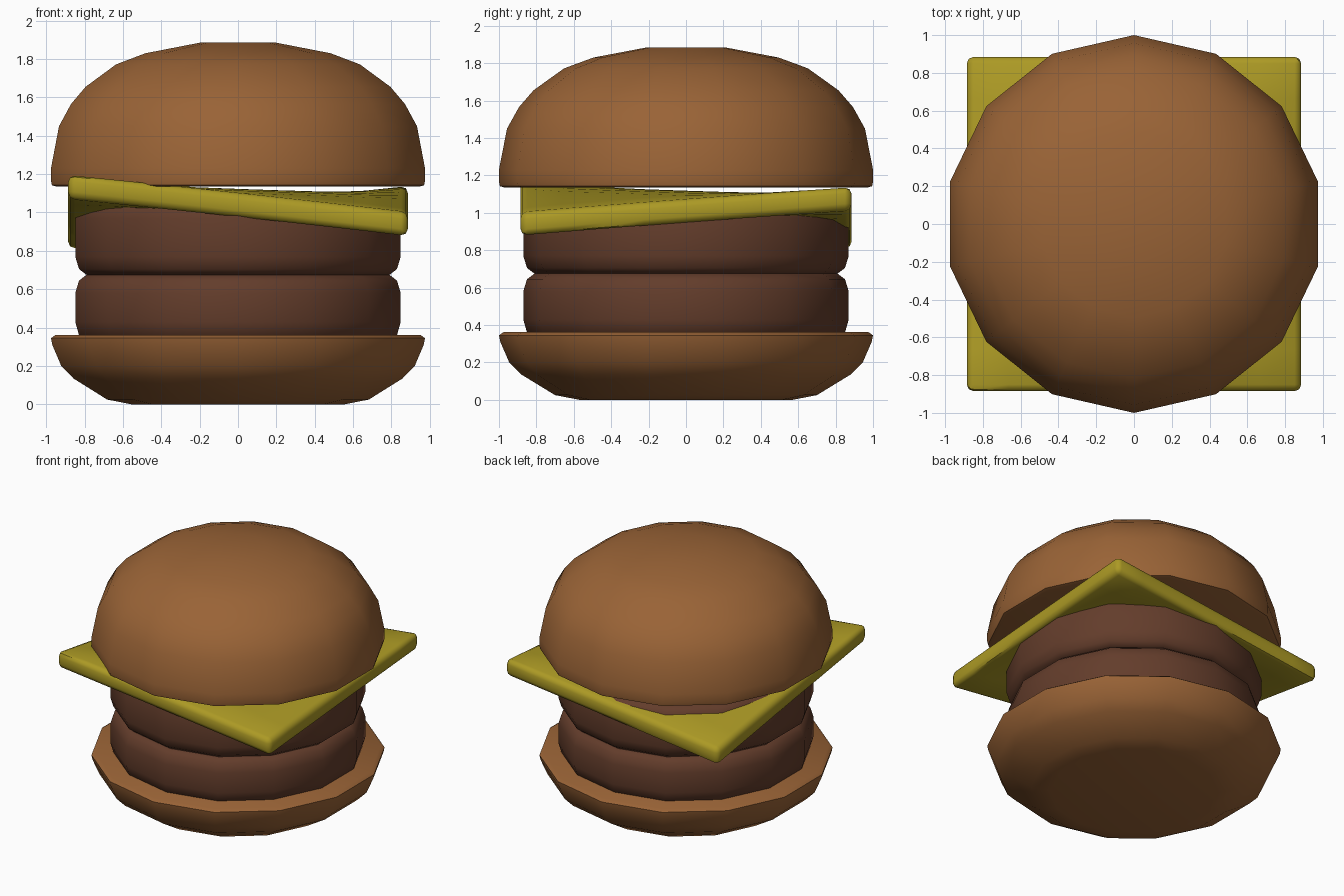
import bpy, bmesh, math

if "Cube" in bpy.data.objects:
    bpy.data.objects.remove(bpy.data.objects["Cube"])

SIDES = 14


def material(name, color):
    m = bpy.data.materials.new(name)
    m.diffuse_color = (*color, 1.0)
    m.use_nodes = True
    m.node_tree.nodes["Principled BSDF"].inputs["Base Color"].default_value = m.diffuse_color
    return m


BREAD = material("baked brown", (0.32, 0.125, 0.037))
MEAT = material("dark brown", (0.125, 0.046, 0.024))
CHEESE = material("cheese yellow", (0.41, 0.32, 0.018))


def finish(bm, name, mat, angle=50):
    bmesh.ops.recalc_face_normals(bm, faces=bm.faces)
    mesh = bpy.data.meshes.new(name)
    bm.to_mesh(mesh)
    bm.free()
    mesh.materials.append(mat)
    ob = bpy.data.objects.new(name, mesh)
    bpy.context.collection.objects.link(ob)
    bpy.ops.object.select_all(action='DESELECT')
    ob.select_set(True)
    bpy.context.view_layer.objects.active = ob
    bpy.ops.object.shade_smooth_by_angle(angle=math.radians(angle))
    return ob


def lathe(name, profile, mat):
    """Closed 14-sided turned solid from (radius, height) points, bottom to top."""
    bm = bmesh.new()
    rings = []
    for r, z in profile:
        rings.append([bm.verts.new((r * math.sin(2 * math.pi * i / SIDES),
                                    r * math.cos(2 * math.pi * i / SIDES), z))
                      for i in range(SIDES)])
    for a, b in zip(rings, rings[1:]):
        for i in range(SIDES):
            j = (i + 1) % SIDES
            bm.faces.new((a[i], a[j], b[j], b[i]))
    bm.faces.new(rings[0])
    bm.faces.new(rings[-1])
    return finish(bm, name, mat)


# Buns
lathe("bottom_bun", [(0.57, 0), (0.70, 0.025), (0.88, 0.135), (0.945, 0.20),
                     (0.993, 0.31), (1.0, 0.345), (0.975, 0.362)], BREAD)
lathe("top_bun", [(0.97, 1.135), (0.995, 1.142), (1.0, 1.165), (1.0, 1.23),
                  (0.957, 1.45), (0.893, 1.565), (0.815, 1.655), (0.652, 1.772),
                  (0.495, 1.83), (0.205, 1.885)], BREAD)

# Patties
lathe("lower_patty", [(0.81, 0.33), (0.85, 0.36), (0.87, 0.43), (0.87, 0.58),
                      (0.85, 0.645), (0.81, 0.675)], MEAT)
lathe("upper_patty", [(0.81, 0.675), (0.85, 0.705), (0.87, 0.77), (0.87, 0.97),
                      (0.85, 1.03), (0.81, 1.06)], MEAT)

# Cheese slice: square sheet with two raised and two drooping corners
HALF, THICK = 0.885, 0.125
bm = bmesh.new()
bmesh.ops.create_grid(bm, x_segments=8, y_segments=8, size=HALF)
for v in bm.verts:
    u, w = v.co.x / HALF, v.co.y / HALF
    v.co.z = (1.068 + 0.0025 * u - 0.0325 * w + 0.1025 * u * w
              + 0.05 * (1 - u * u) * (1 - w * w))
sheet = bm.faces[:]
ext = bmesh.ops.extrude_face_region(bm, geom=sheet, use_keep_orig=True)
for v in [g for g in ext["geom"] if isinstance(g, bmesh.types.BMVert)]:
    v.co.z -= THICK
bmesh.ops.recalc_face_normals(bm, faces=bm.faces)
# Soften the outer edges
rim = [e for e in bm.edges if len(e.link_faces) == 2 and e.calc_face_angle() > 1.0]
bmesh.ops.bevel(bm, geom=rim, offset=0.035, segments=2, profile=0.5,
                affect='EDGES', clamp_overlap=True)
finish(bm, "cheese_slice", CHEESE)
